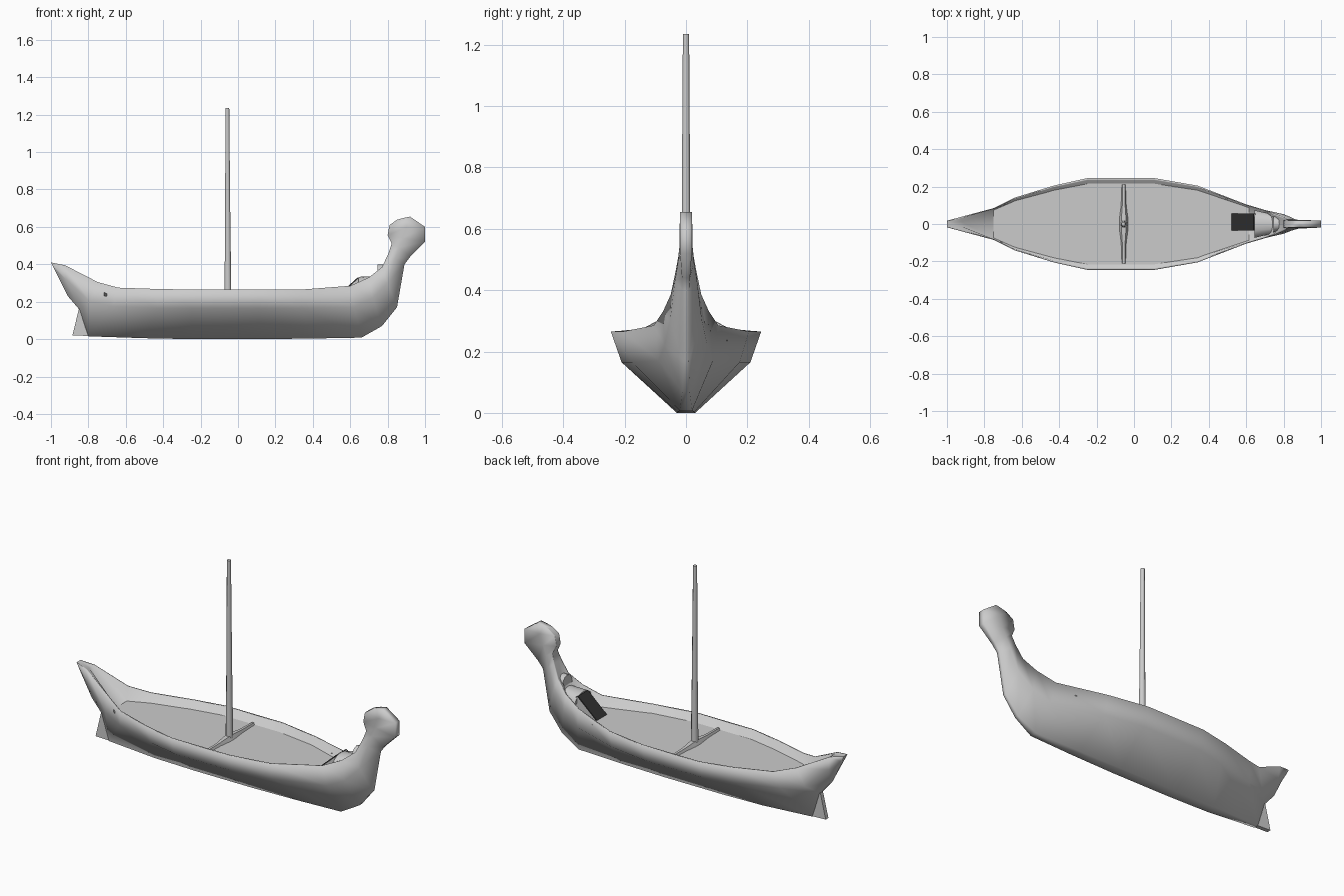
import bpy, bmesh, math
from mathutils import Vector

cube = bpy.data.objects.get("Cube")
if cube:
    bpy.data.objects.remove(cube, do_unlink=True)


def make_material(name, value):
    mat = bpy.data.materials.new(name)
    mat.use_nodes = True
    colour = (value, value, value, 1)
    mat.diffuse_color = colour
    mat.node_tree.nodes["Principled BSDF"].inputs["Base Color"].default_value = colour
    return mat


GREY = make_material("pale grey", 0.6)
DARK = make_material("near black", 0.03)
DECK_Z = .222


def loft(name, rings, mat=GREY, angle=40):
    """Skin a list of equal closed rings and cap both ends."""
    bm = bmesh.new()
    rows = [[bm.verts.new(p) for p in ring] for ring in rings]
    n = len(rows[0])
    for a, b in zip(rows, rows[1:]):
        for i in range(n):
            j = (i + 1) % n
            bm.faces.new((a[i], a[j], b[j], b[i]))
    bm.faces.new(rows[0])
    bm.faces.new(rows[-1])
    bmesh.ops.recalc_face_normals(bm, faces=bm.faces)
    mesh = bpy.data.meshes.new(name)
    bm.to_mesh(mesh)
    bm.free()
    mesh.materials.append(mat)
    obj = bpy.data.objects.new(name, mesh)
    bpy.context.collection.objects.link(obj)
    bpy.ops.object.select_all(action="DESELECT")
    obj.select_set(True)
    bpy.context.view_layer.objects.active = obj
    bpy.ops.object.shade_smooth_by_angle(angle=math.radians(angle))
    return obj


def hull_ring(rail, chine, keel, floor):
    """Mirrored section; corners are x, z, half width. No floor means solid."""
    def point(p, width):
        return Vector((p[0], width, p[1]))
    half = [point(p, p[2]) for p in (keel, chine, rail)]
    if floor:
        half += [point(rail, rail[2] * .955), Vector((rail[0], rail[2] * .865, floor))]
    else:
        half += [point(rail, rail[2] * .8), point(rail, rail[2] * .3)]
    return half + [Vector((p.x, -p.y, p.z)) for p in reversed(half)]


# Hull: rail, chine and keel corners from the stern tip to the bow neck and head
LOW = DECK_Z - .008
stations = [
    ((-1, .41, .018), (-.985, .38, .018), (-.965, .34, .008), None),
    ((-.925, .395, .038), (-.92, .32, .034), (-.91, .23, .01), None),
    ((-.75, .305, .085), (-.79, .2, .06), (-.85, .16, .01), LOW),
    ((-.64, .275, .14), (-.67, .175, .105), (-.8, .015, .013), LOW),
    ((-.43, .268, .205), (-.43, .165, .17), (-.5, .005, .03), LOW),
    ((-.25, .265, .245), (-.25, .165, .21), (-.25, 0, .03), LOW),
    ((.11, .265, .245), (.11, .165, .21), (.11, 0, .03), LOW),
    ((.34, .265, .205), (.34, .165, .175), (.38, .003, .027), LOW),
    ((.6, .285, .105), (.62, .17, .088), (.66, .008, .02), LOW),
    ((.7, .33, .075), (.72, .22, .07), (.77, .07, .012), .27),
    ((.77, .385, .05), (.8, .3, .052), (.85, .17, .009), None),
    ((.805, .46, .034), (.84, .43, .036), (.89, .4, .01), None),
    ((.822, .51, .025), (.86, .49, .026), (.92, .44, .013), None),
    ((.8, .555, .02), (.88, .54, .021), (1, .52, .019), None),
    ((.81, .61, .02), (.9, .6, .021), (1, .6, .019), None),
    ((.85, .638, .019), (.885, .648, .019), (.92, .655, .019), None),
]
loft("hull", [hull_ring(*s) for s in stations], angle=120)

# Flat deck that follows the inside of the rail
deck_plan = [(s[0][0], s[0][2] * .88) for s in stations if s[3]]
loft("deck", [[(x, w, DECK_Z), (x, -w, DECK_Z), (x, -w, LOW), (x, w, LOW)]
              for x, w in deck_plan], angle=20)

# Thin fin below the stern
fin = [(-.85, .165), (-.885, .02), (-.66, .012), (-.7, .1)]
loft("stern_fin", [[(x, y, z) for x, z in fin] for y in (-.012, .012)], angle=20)


def arch_ring(x, half, base, top):
    """Arched section across the boat."""
    arc = [(math.cos(math.pi * i / 6), math.sin(math.pi * i / 6)) for i in range(7)]
    return [(x, half * c, base + (top - base) * s) for c, s in arc]


# Stepped covers behind the neck
loft("lower_bow_cover", [arch_ring(.645, .074, .285, .333), arch_ring(.76, .046, .315, .338)])
loft("upper_bow_cover", [arch_ring(.745, .046, .345, .4), arch_ring(.81, .03, .37, .4)])


def round_ring(x, z, radius, sides=8):
    turns = [2 * math.pi * (i + .5) / sides for i in range(sides)]
    return [(x + radius * math.cos(t), radius * math.sin(t), z) for t in turns]


# Tapered mast
loft("mast", [round_ring(-.054, DECK_Z, .02), round_ring(-.055, .65, .015),
              round_ring(-.057, 1.235, .011)], angle=50)


def beam_ring(y, half, rise):
    low, top = DECK_Z - .003, DECK_Z + rise
    return [(-.055 - half, y, low), (-.055 - half * .5, y, top),
            (-.055 + half * .5, y, top), (-.055 + half, y, low)]


# Cross beam that swells around the mast foot
half_beam = [(.212, .011, .012), (.1, .015, .014), (.025, .025, .022)]
loft("cross_beam", [beam_ring(-y, w, h) for y, w, h in half_beam]
     + [beam_ring(y, w, h) for y, w, h in reversed(half_beam)])


def slab(name, profile, mat):
    loft(name, [[(x, y, z) for x, z in profile] for y in (-.035, .055)], mat, 20)


# Sloping dark board on a grey wedge at the front of the deck
slab("board_wedge", [(.527, .22), (.645, .325), (.65, .325), (.65, .22)], GREY)
slab("dark_board", [(.52, .222), (.639, .329), (.645, .325), (.527, .22)], DARK)
